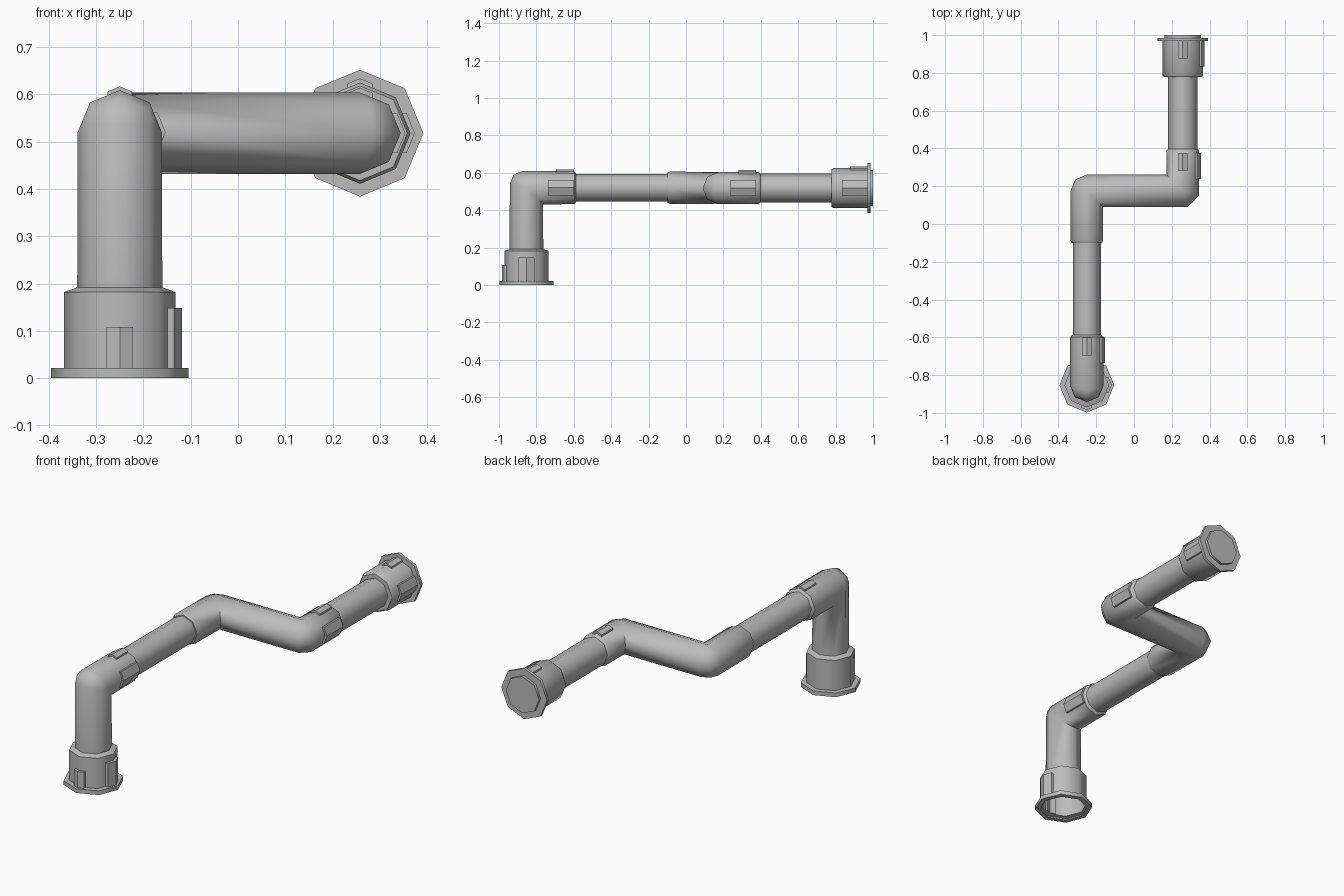
import bpy, bmesh
from math import cos, sin, pi, tan
from mathutils import Vector

cube = bpy.data.objects.get("Cube")
if cube:
    bpy.data.objects.remove(cube, do_unlink=True)

SIDES = 8
X, Y, Z = Vector((1, 0, 0)), Vector((0, 1, 0)), Vector((0, 0, 1))

grey = bpy.data.materials.new("pipe_grey")
grey.use_nodes = True
grey.diffuse_color = (0.5, 0.5, 0.5, 1)
shader = next(n for n in grey.node_tree.nodes if n.type == 'BSDF_PRINCIPLED')
shader.inputs["Base Color"].default_value = grey.diffuse_color


def finish(name, bm, smooth=True):
    mesh = bpy.data.meshes.new(name)
    bm.to_mesh(mesh)
    bm.free()
    mesh.materials.append(grey)
    obj = bpy.data.objects.new(name, mesh)
    bpy.context.collection.objects.link(obj)
    if smooth:
        bpy.ops.object.select_all(action='DESELECT')
        obj.select_set(True)
        bpy.context.view_layer.objects.active = obj
        bpy.ops.object.shade_smooth_by_angle(angle=pi * 0.28)
    return obj


def tube(name, d, stations, cap=False, smooth=True):
    """Sweep an octagon; a station is (point, radius) or a bend
    (point, radius, next direction, outer cut, segments)."""
    a = X.copy()
    b = d.cross(a)
    rings = []
    for point, r, *bend in stations:
        p = Vector(point)

        def offsets():
            return [r * (cos(2 * pi * k / SIDES) * a + sin(2 * pi * k / SIDES) * b)
                    for k in range(SIDES)]
        if not bend:
            rings.append([p + o for o in offsets()])
            continue
        # Inner side is mitred, outer side is rounded by the cut
        nxt, cut, segs = bend
        for s in range(segs + 1):
            t = pi / 2 * s / segs
            ring = []
            for o in offsets():
                u = -o.dot(nxt)
                side = o + u * nxt
                c = cut if u > 0 else 0
                arc = -cos(t) * nxt + sin(t) * d
                ring.append(p + side + u * ((1 - c) * (d - nxt) + c * arc))
            rings.append(ring)
        turn = d.rotation_difference(nxt)
        a, b, d = turn @ a, turn @ b, nxt
    bm = bmesh.new()
    rows = [[bm.verts.new(co) for co in ring] for ring in rings]
    for low, high in zip(rows, rows[1:]):
        for k in range(SIDES):
            j = (k + 1) % SIDES
            bm.faces.new((low[k], low[j], high[j], high[k]))
    if cap:
        bm.faces.new(rows[-1])
    bmesh.ops.remove_doubles(bm, verts=bm.verts, dist=0.0005)
    return finish(name, bm, smooth)


def tab(name, centre, d, out, r, half, length):
    """Raised plate folded over one corner ridge of an octagonal tube."""
    side = d.cross(out)
    drop = half * tan(pi / SIDES)
    profile = [(-half, r - drop), (0, r), (half, r - drop),
               (half, r - drop - 0.025), (0, r - 0.025), (-half, r - drop - 0.025)]
    bm = bmesh.new()
    base = bm.faces.new([bm.verts.new(Vector(centre) + s * side + h * out)
                         for s, h in profile])
    new = bmesh.ops.extrude_face_region(bm, geom=[base])["geom"]
    bmesh.ops.translate(bm, vec=d * length,
                        verts=[g for g in new if isinstance(g, bmesh.types.BMVert)])
    bmesh.ops.recalc_face_normals(bm, faces=bm.faces)
    return finish(name, bm, False)


def foot(z):
    return (-0.25, -0.853, z)


def first(y):
    return (-0.25, y, 0.52)


def second(y):
    return (0.258, y, 0.518)


# Open base: flange, collar and shoulder
tube("base_collar", Z, [
    (foot(0), 0.118), (foot(0), 0.145), (foot(0.022), 0.145), (foot(0.022), 0.118),
    (foot(0.182), 0.118), (foot(0.192), 0.09)])

# Upright elbow ending in a sleeve
tube("upright_elbow", Z, [
    (foot(0.19), 0.09), (foot(0.52), 0.089, Y, 0.75, 2),
    (first(-0.597), 0.088), (first(-0.587), 0.074)])

tube("front_pipe", Y, [(first(-0.6), 0.074), (first(-0.08), 0.074)])

# Sideways double bend
tube("offset_bend", Y, [
    (first(-0.1), 0.074), (first(-0.1), 0.08), (first(-0.088), 0.086),
    ((-0.25, 0.175, 0.518), 0.086, X, 1.0, 2),
    ((0.258, 0.175, 0.518), 0.086, Y, 0.7, 1),
    (second(0.39), 0.086), (second(0.397), 0.077)])

tube("back_pipe", Y, [(second(0.38), 0.077), (second(0.79), 0.077)])

# Closed end: collar, flange and end plate
tube("end_collar", Y, [
    (second(0.778), 0.077), (second(0.778), 0.1), (second(0.788), 0.107),
    (second(0.97), 0.107), (second(0.97), 0.134), (second(0.986), 0.134),
    (second(0.986), 0.097), (second(1.0), 0.097)], cap=True)

# Raised tabs: a short narrow one and a long wide one on each collar
tab("base_front_tab", foot(0.022), Z, -Y, 0.132, 0.028, 0.086)
tab("base_side_tab", foot(0.022), Z, X, 0.132, 0.042, 0.126)
for name, place, end, r in (("elbow", first, -0.6, 0.097),
                            ("bend", second, 0.375, 0.096),
                            ("end", second, 0.972, 0.116)):
    tab(name + "_top_tab", place(end - 0.095), Y, Z, r, 0.026, 0.095)
    tab(name + "_side_tab", place(end - 0.137), Y, X, r, 0.042, 0.137)
